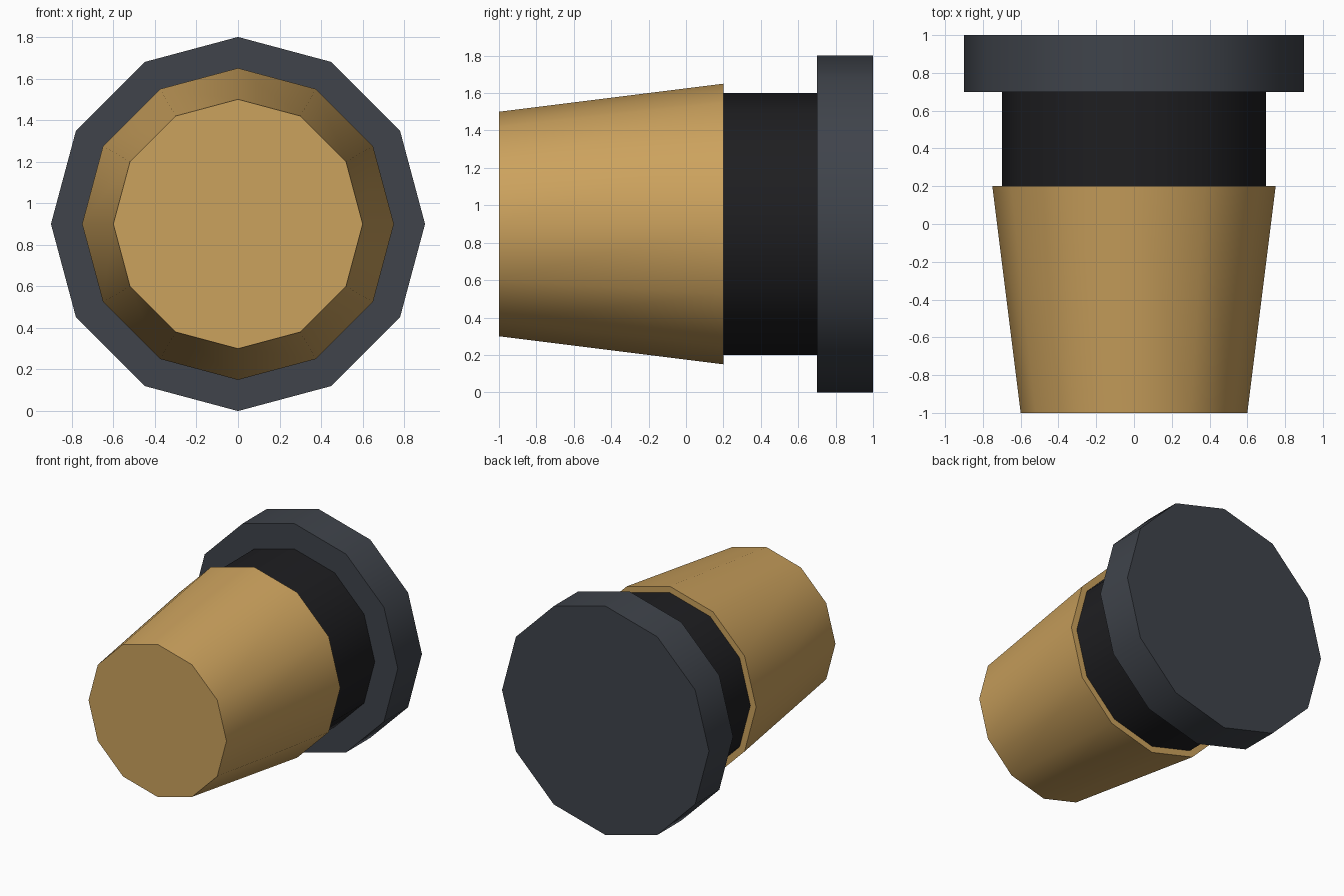
import bpy
from math import radians

if "Cube" in bpy.data.objects:
    bpy.data.objects.remove(bpy.data.objects["Cube"])

SIDES = 12
AXIS_Z = 0.9


def material(name, rgb):
    m = bpy.data.materials.new(name)
    m.diffuse_color = (*rgb, 1)
    m.use_nodes = True
    m.node_tree.nodes["Principled BSDF"].inputs["Base Color"].default_value = m.diffuse_color
    return m


def turned_part(name, y0, y1, r0, r1, mat):
    """Twelve-sided drum along y, radius r0 at y0 and r1 at y1."""
    bpy.ops.mesh.primitive_cone_add(
        vertices=SIDES, radius1=r0, radius2=r1, depth=y1 - y0,
        location=(0, (y0 + y1) / 2, AXIS_Z), rotation=(radians(-90), 0, 0))
    ob = bpy.context.object
    ob.name = name
    ob.data.materials.append(mat)
    # smooth round the sides, sharp at the rims
    bpy.ops.object.shade_smooth_by_angle(angle=radians(40))
    return ob


tan = material("tan", (0.60, 0.36, 0.11))
black = material("black", (0.013, 0.013, 0.015))
slate = material("slate", (0.05, 0.057, 0.07))

# tapered plug, narrow neck and wide end cap
turned_part("tapered_plug", -1.0, 0.2, 0.6, 0.75, tan)
turned_part("neck", 0.2, 0.7, 0.7, 0.7, black)
turned_part("end_cap", 0.7, 1.0, 0.9, 0.9, slate)
